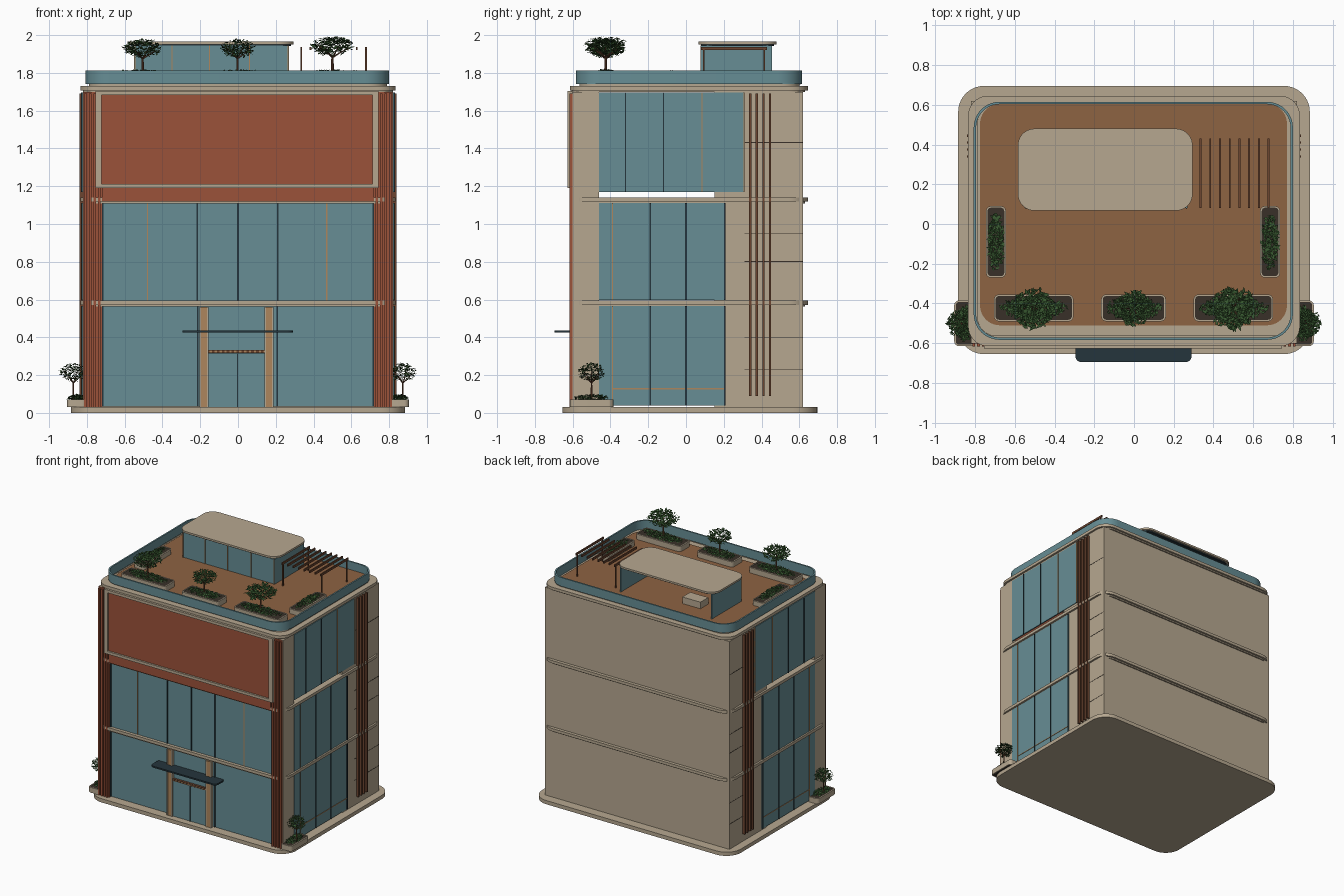
import bpy, bmesh, math, random
from mathutils import Vector, Matrix

if "Cube" in bpy.data.objects:
    bpy.data.objects.remove(bpy.data.objects["Cube"])
random.seed(4)

def material(name, r, g, b):
    m = bpy.data.materials.new(name)
    m.diffuse_color = (r, g, b, 1)
    m.use_nodes = True
    m.node_tree.nodes["Principled BSDF"].inputs["Base Color"].default_value = m.diffuse_color
    return m

CREAM = material("cream_stone", .47, .39, .28)
GLASS = material("blue_glass", .135, .27, .30)
TERRA = material("terracotta", .33, .085, .042)
DECK = material("timber_deck", .27, .125, .055)
BRONZE = material("bronze", .15, .06, .03)
GOLD = material("warm_frame", .42, .24, .11)
DARK = material("dark_metal", .018, .035, .045)
SOIL = material("soil", .04, .03, .022)
LEAF = material("leaf", .04, .10, .03)

def finish(bm, name, mat):
    me = bpy.data.meshes.new(name)
    bm.to_mesh(me)
    bm.free()
    me.materials.append(mat)
    ob = bpy.data.objects.new(name, me)
    bpy.context.collection.objects.link(ob)
    return ob

def boxes(name, mat, items, mirror=False):
    """One object from (x0,x1,y0,y1,z0,z1) boxes, optionally mirrored in x."""
    bm = bmesh.new()
    items = list(items)
    if mirror:
        items += [(-b, -a, c, d, e, f) for a, b, c, d, e, f in items]
    for x0, x1, y0, y1, z0, z1 in items:
        m = Matrix.Translation(((x0+x1)/2, (y0+y1)/2, (z0+z1)/2)) @ Matrix.Diagonal((x1-x0, y1-y0, z1-z0, 1))
        bmesh.ops.create_cube(bm, size=1, matrix=m)
    return finish(bm, name, mat)

def outline(x0, x1, y0, y1, r, seg=10):
    pts = []
    for cx, cy, a0 in ((x1-r, y1-r, 0), (x0+r, y1-r, 90), (x0+r, y0+r, 180), (x1-r, y0+r, 270)):
        for i in range(seg+1):
            a = math.radians(a0 + 90*i/seg)
            pts.append((cx + r*math.cos(a), cy + r*math.sin(a)))
    return pts

def smooth(ob):
    bpy.ops.object.select_all(action='DESELECT')
    ob.select_set(True)
    bpy.context.view_layer.objects.active = ob
    bpy.ops.object.shade_smooth_by_angle(angle=math.radians(35))

def plate(name, mat, x0, x1, y0, y1, z0, z1, r, wall=0):
    """Rounded plate; with wall > 0 it becomes an open ring."""
    bm = bmesh.new()
    def loop(inset, z):
        return [bm.verts.new((x, y, z)) for x, y in
                outline(x0+inset, x1-inset, y0+inset, y1-inset, r-inset)]
    def bridge(a, b):
        n = len(a)
        for i in range(n):
            bm.faces.new((a[i], a[(i+1) % n], b[(i+1) % n], b[i]))
    lo, hi = loop(0, z0), loop(0, z1)
    bridge(lo, hi)
    if wall:
        lo2, hi2 = loop(wall, z0), loop(wall, z1)
        bridge(hi, hi2)
        bridge(hi2, lo2)
        bridge(lo2, lo)
    else:
        bm.faces.new(hi)
        bm.faces.new(lo[::-1])
    ob = finish(bm, name, mat)
    smooth(ob)
    return ob

# plinth and floor slabs (rounded corners let the square wall corners show)
plate("plinth", CREAM, -.885, .885, -.655, .695, 0, .03, .13)
for i, z in enumerate((.572, 1.118, 1.708)):
    plate(f"slab_{i}", CREAM, -.835, .835, -.615, .645, z, z+.023, .10)
    plate(f"slab_lip_{i}", CREAM, -.82, .82, -.605, .63, z-.01, z, .09)

# solid walls and front corner piers
boxes("back_wall", CREAM, [(-.82, .82, .60, .62, .03, 1.70)])
boxes("side_wall", CREAM, [(.79, .82, .15, .62, .03, 1.70), (.79, .82, -.60, -.46, .03, 1.70)], True)
boxes("front_pier", TERRA, [(.72, .818, -.602, -.57, .03, 1.70)], True)
boxes("pier_rib", TERRA, [(x, x+.014, -.616, -.60, .03, 1.69) for x in (.728, .752, .776, .80)], True)
boxes("wall_joint", SOIL, [(.818, .8215, .31, .619, z, z+.003) for z in (.23, .40, .80, .95, 1.43)], True)
boxes("side_fin", BRONZE, [(.815, .84, y-.006, y+.006, .09, 1.69) for y in (.34, .375, .41, .445)], True)

# glazing
boxes("front_glass", GLASS, [(-.72, .72, -.59, -.58, .035, .565), (-.72, .72, -.59, -.58, .595, 1.11)])
boxes("side_glass", GLASS, [(.815, .825, -.46, .21, .04, .565), (.815, .825, -.46, .21, .597, 1.11),
                            (.815, .825, -.46, .31, 1.17, 1.695)], True)
boxes("front_mullion", DARK,
      [(x-.004, x+.004, -.596, -.585, .035, .565) for x in (-.715, -.212, .208, .715)] +
      [(x-.004, x+.004, -.596, -.585, .595, 1.11) for x in (-.715, -.215, .0, .21, .715)])
boxes("front_gold_mullion", GOLD, [(x-.003, x+.003, -.594, -.585, .595, 1.11) for x in (-.48, .47)])
boxes("side_mullion", DARK,
      [(.82, .83, y-.004, y+.004, z0, z1) for z0, z1 in ((.04, .565), (.597, 1.11)) for y in (-.19, .0, .205)] +
      [(.82, .83, y-.003, y+.003, 1.17, 1.695) for y in (-.32, -.12)], True)
boxes("side_gold_mullion", GOLD,
      [(.82, .829, -.393, -.387, z0, z1) for z0, z1 in ((.04, .565), (.597, 1.11))] +
      [(.82, .829, y-.003, y+.003, 1.17, 1.695) for y in (.085, .307)] +
      [(.82, .828, -.39, .205, .125, .131)], True)

# blank upper facade panel with its frame
boxes("facade_band", TERRA, [(-.72, .72, -.617, -.575, 1.118, 1.20)])
boxes("facade_panel", TERRA, [(-.735, .725, -.612, -.58, 1.20, 1.70)])
boxes("facade_frame", CREAM, [(-.755, .745, -.627, -.59, 1.19, 1.212), (-.755, .745, -.627, -.59, 1.683, 1.705),
                              (-.755, -.722, -.627, -.59, 1.212, 1.683), (.712, .745, -.627, -.59, 1.212, 1.683)])

# entrance portal, doors and canopy
boxes("portal_post", GOLD, [(.145, .185, -.612, -.58, .03, .56), (-.20, -.16, -.612, -.58, .03, .56)])
boxes("portal_edge", CREAM, [(x-.004, x+.004, -.616, -.58, .03, .56) for x in (-.2, -.16, .145, .185)])
boxes("portal_beam", BRONZE, [(-.16, .145, -.608, -.585, .317, .333)])
boxes("beam_slat", GOLD, [(-.15+i*.026, -.138+i*.026, -.614, -.59, .319, .331) for i in range(12)])
boxes("door", GLASS, [(-.156, -.003, -.602, -.59, .03, .315), (.0, .141, -.602, -.59, .03, .315)])
boxes("door_handle", DARK, [(-.005, .001, -.608, -.59, .03, .315)])
plate("entrance_canopy", DARK, -.295, .29, -.695, -.58, .425, .437, .03)

# roof terrace
plate("roof_upstand", CREAM, -.79, .79, -.565, .60, 1.73, 1.742, .10)
plate("roof_deck", DECK, -.775, .77, -.51, .605, 1.738, 1.747, .10)
plate("parapet_glass", GLASS, -.807, .80, -.583, .615, 1.742, 1.812, .13, .012)

# roof pavilion, open at the back
boxes("pavilion_glass", GLASS, [(-.55, .27, .08, .09, 1.745, 1.945), (-.55, -.54, .08, .455, 1.745, 1.945),
                                (.26, .27, .08, .455, 1.745, 1.945)])
boxes("pavilion_mullion", GOLD, [(x-.003, x+.003, .076, .085, 1.745, 1.945) for x in (-.545, -.35, -.15, .06, .265)])
plate("pavilion_soffit", DARK, -.57, .28, .08, .465, 1.942, 1.951, .075)
plate("pavilion_roof", CREAM, -.585, .295, .067, .48, 1.951, 1.966, .085)
boxes("pavilion_counter", CREAM, [(-.38, -.22, .26, .36, 1.747, 1.80)])

# pergola
boxes("pergola_slat", BRONZE, [(.33+i*.049, .339+i*.049, .08, .43, 1.92, 1.937) for i in range(8)])
boxes("pergola_post", BRONZE, [(x, x+.009, y, y+.009, 1.745, 1.92) for x in (.33, .673) for y in (.09, .41)])

def leaves(name, centre, radii, count, size):
    """Cloud of nearly flat diamond leaves filling an ellipsoid."""
    bm = bmesh.new()
    for _ in range(count):
        d = Vector((random.gauss(0, 1), random.gauss(0, 1), random.gauss(0, 1))).normalized()
        d *= random.uniform(.25, 1) ** .5
        p = Vector(centre) + Vector([d[k]*radii[k] for k in range(3)])
        m = Matrix.Rotation(random.uniform(0, 6.28), 3, 'Z') @ Matrix.Rotation(random.uniform(-.6, .6), 3, 'Y') \
            @ Matrix.Rotation(random.uniform(-.5, .5), 3, 'X')
        s = size*random.uniform(.7, 1.2)
        bm.faces.new([bm.verts.new(p + m @ Vector(v)) for v in
                      ((-s, 0, 0), (0, -s*.45, 0), (s, 0, 0), (0, s*.45, 0))])
    return finish(bm, name, LEAF)

def tree(name, x, y, z, top, r):
    """Tapered trunk, forked branches and a leafy crown."""
    bm = bmesh.new()
    def limb(a, b, r1, r2):
        a, b = Vector(a), Vector(b)
        rot = (b-a).to_track_quat('Z', 'Y').to_matrix().to_4x4()
        bmesh.ops.create_cone(bm, cap_ends=True, segments=7, radius1=r1, radius2=r2, depth=(b-a).length,
                              matrix=Matrix.Translation((a+b)/2) @ rot)
    h = top-z
    fork = (x, y, z+h*.45)
    limb((x, y, z), fork, r*.07, r*.05)
    for i in range(6):
        a = i*math.pi/3
        limb(fork, (x+math.cos(a)*r*.65, y+math.sin(a)*r*.65, z+h*(.68+.1*(i % 2))), r*.04, r*.015)
    finish(bm, name + "_trunk", BRONZE)
    leaves(name + "_crown", (x, y, top-h*.27), (r*.9, r*.9, h*.25), 420, r*.13)

def planter(name, x0, x1, y0, y1, z, h):
    plate(name, CREAM, x0, x1, y0, y1, z, z+h, .025, .008)
    plate(name + "_soil", SOIL, x0+.006, x1-.006, y0+.006, y1-.006, z, z+h-.004, .02)
    leaves(name + "_shrubs", ((x0+x1)/2, (y0+y1)/2, z+h+.008), ((x1-x0)*.43, (y1-y0)*.40, .018),
           int(9000*(x1-x0)*(y1-y0)), .013)

# roof and street planting
for i, (x0, x1, top, r) in enumerate(((-.705, -.305, 1.985, .115), (-.165, .16, 1.985, .10), (.30, .70, 2.0, .125))):
    planter(f"roof_planter_{i}", x0, x1, -.49, -.355, 1.745, .045)
    tree(f"roof_tree_{i}", (x0+x1)/2, -.425, 1.785, top, r)
planter("left_roof_planter", -.745, -.645, -.27, .09, 1.745, .04)
planter("right_roof_planter", .635, .735, -.27, .09, 1.745, .04)
for side, s in (("left", -1), ("right", 1)):
    planter(f"{side}_street_planter", *sorted((s*.80, s*.905)), -.615, -.385, .03, .042)
    tree(f"{side}_street_tree", s*.872, -.50, .065, .27, .078)
